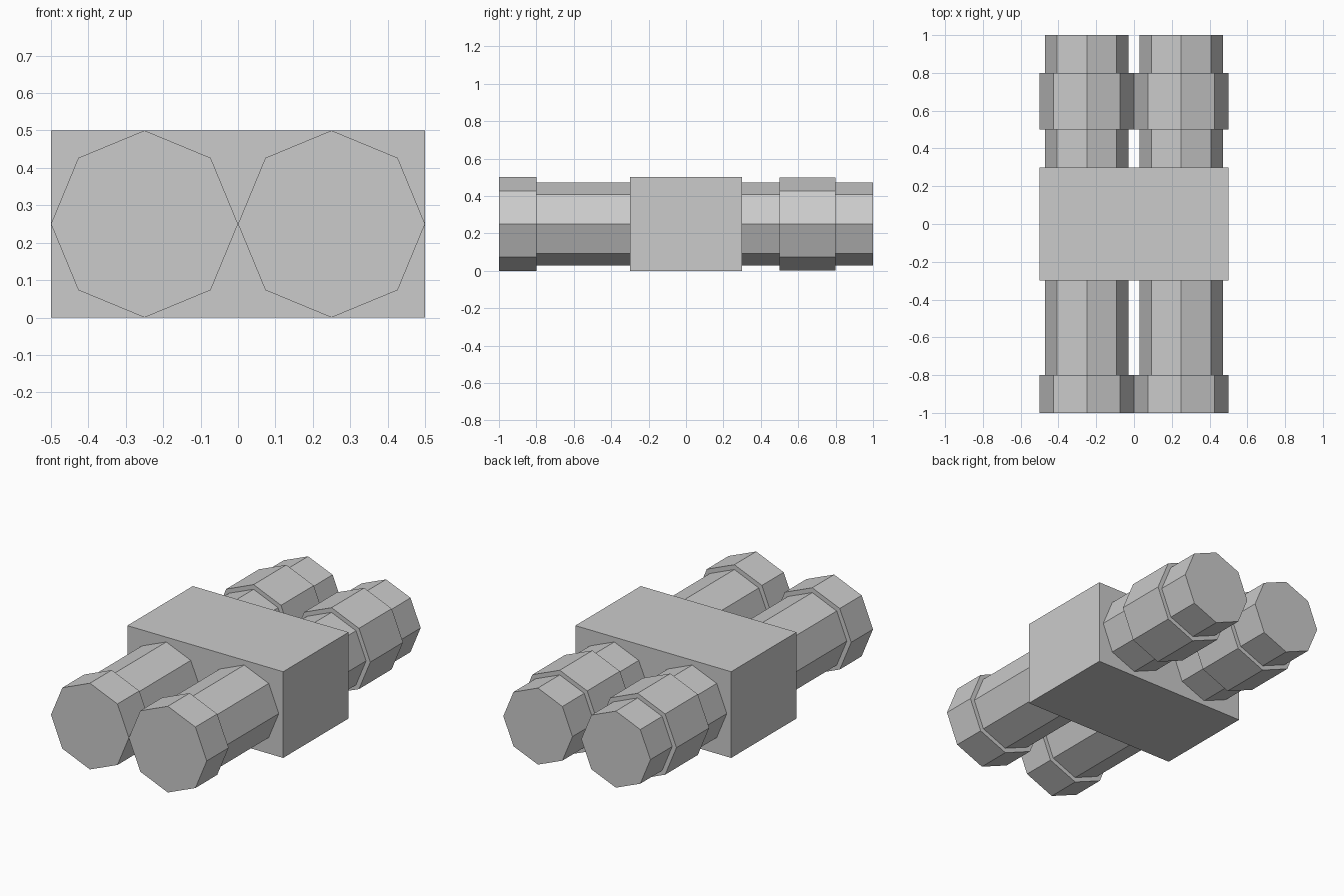
import bpy, bmesh
from math import cos, sin, tau

if "Cube" in bpy.data.objects:
    bpy.data.objects.remove(bpy.data.objects["Cube"])

SIDES = 8
AXIS_Z = 0.25
# stepped barrel profile: (y, radius) from front to back
PROFILE = [(-1.0, 0.25), (-0.8, 0.25), (-0.8, 0.222), (0.5, 0.222),
           (0.5, 0.249), (0.8, 0.249), (0.8, 0.222), (1.0, 0.222)]


def make_object(name, bm):
    bmesh.ops.recalc_face_normals(bm, faces=bm.faces[:])
    mesh = bpy.data.meshes.new(name)
    bm.to_mesh(mesh)
    bm.free()
    obj = bpy.data.objects.new(name, mesh)
    bpy.context.collection.objects.link(obj)
    return obj


def barrel(name, x):
    bm = bmesh.new()
    rings = []
    for y, r in PROFILE:
        rings.append([bm.verts.new((x + r * cos(tau * i / SIDES), y,
                                    AXIS_Z + r * sin(tau * i / SIDES)))
                      for i in range(SIDES)])
    for a, b in zip(rings, rings[1:]):
        for i in range(SIDES):
            j = (i + 1) % SIDES
            bm.faces.new((a[i], a[j], b[j], b[i]))
    bm.faces.new(rings[0])
    bm.faces.new(rings[-1])
    return make_object(name, bm)


# two eight-sided barrels with wide front rims and rear grip rings
for side, x in (("left", -0.25), ("right", 0.25)):
    barrel(side + "_barrel", x)

# central block joining the barrels
bm = bmesh.new()
bmesh.ops.create_cube(bm, size=1.0)
bmesh.ops.scale(bm, vec=(1.0, 0.6, 0.5), verts=bm.verts[:])
bmesh.ops.translate(bm, vec=(0, 0, AXIS_Z), verts=bm.verts[:])
make_object("centre_block", bm)
